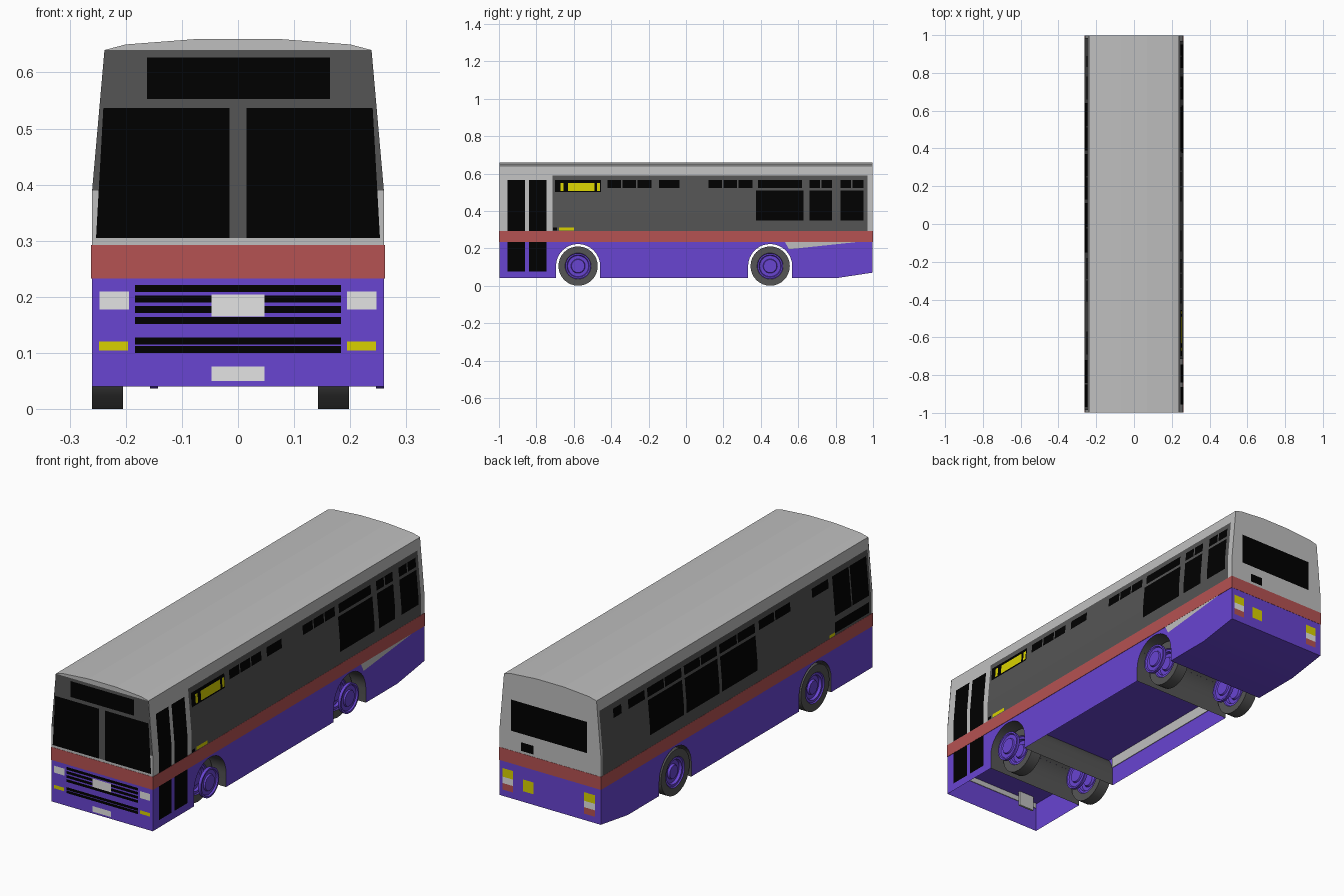
import bpy, bmesh, math

cube = bpy.data.objects.get("Cube")
if cube:
    bpy.data.objects.remove(cube, do_unlink=True)


def material(name, r, g, b):
    m = bpy.data.materials.new(name)
    m.use_nodes = True
    m.diffuse_color = (r, g, b, 1)
    m.node_tree.nodes["Principled BSDF"].inputs["Base Color"].default_value = (r, g, b, 1)
    return m


LIGHT = material("light grey", .52, .52, .52)
DARK = material("dark grey", .09, .09, .09)
BLACK = material("black glass", 0, 0, 0)
PURPLE = material("purple", .138, .058, .64)
RED = material("dull red", .46, .085, .085)
YELLOW = material("yellow", .69, .64, 0)
WHITE = material("pale grey", .77, .77, .77)

H = .9975          # half length of the shell
BASE, BELT, KINK, EAVE = .04, .233, .39, .64
FLOOR = .18
AXLES = (-.577, .45)
ARCH, HUB_Z = .118, .105


def make(name, verts, faces, mats, idx=None):
    me = bpy.data.meshes.new(name)
    me.from_pydata([tuple(v) for v in verts], [], faces)
    for m in mats:
        me.materials.append(m)
    if idx:
        me.polygons.foreach_set("material_index", idx)
    ob = bpy.data.objects.new(name, me)
    bpy.context.collection.objects.link(ob)
    return ob


def tidy(ob, angle=None):
    bm = bmesh.new()
    bm.from_mesh(ob.data)
    bmesh.ops.recalc_face_normals(bm, faces=bm.faces)
    bm.to_mesh(ob.data)
    bm.free()
    if angle:
        bpy.ops.object.select_all(action="DESELECT")
        ob.select_set(True)
        bpy.context.view_layer.objects.active = ob
        bpy.ops.object.shade_smooth_by_angle(angle=math.radians(angle))


def extrude(name, pts, place, a, b, mat):
    """Closed prism of a 2D profile between a and b."""
    n = len(pts)
    verts = [place(p, a) for p in pts] + [place(p, b) for p in pts]
    faces = [(i, (i + 1) % n, n + (i + 1) % n, n + i) for i in range(n)]
    faces += [tuple(range(n)), tuple(range(n, 2 * n))]
    tidy(make(name, verts, faces, [mat]))


def box(name, x0, x1, y0, y1, z0, z1, mat):
    extrude(name, [(x0, y0), (x1, y0), (x1, y1), (x0, y1)], lambda p, z: (p[0], p[1], z), z0, z1, mat)


# Upper shell with tapered sides and a crowned roof
half = [(.26, BELT), (.26, KINK), (.238, EAVE), (.2, .65), (.07, .66)]
extrude("upper_shell", half + [(-x, z) for x, z in reversed(half)],
        lambda p, y: (p[0], y, p[1]), -H, H, LIGHT)
box("waist_band", -.262, .262, -H - .001, H + .001, BELT, .293, RED)

# Lower hull: side skins with wheel arches, tunnels and closed tail
outline = [(-H, BELT), (-H, BASE)]
wells = []
for y in AXLES:
    start = len(outline)
    outline.append((y - ARCH, BASE))
    for i in range(17):
        a = math.pi * (1 - i / 16)
        outline.append((y + ARCH * math.cos(a), HUB_Z + ARCH * math.sin(a)))
    outline.append((y + ARCH, BASE))
    wells += range(start, len(outline) - 1)
tail = len(outline) - 1
outline += [(.8, BASE), (H, .07), (H, BELT)]
n = len(outline)
verts = [(s * .26, y, z) for s in (1, -1) for y, z in outline]
faces = [tuple(range(n)), tuple(range(2 * n - 1, n - 1, -1))]
idx = [0, 0]
for i in [0] + wells + list(range(tail, n - 1)):
    faces.append((i, n + i, n + i + 1, i + 1))
    idx.append(1 if i in wells else 0)
hull = make("lower_hull", verts, faces, [PURPLE, DARK], idx)
tidy(hull, 30)

# Raised floor pieces seen from below, meeting the curved tunnels
reach = ARCH - .028
for label, a, b in (("front", -H, AXLES[0] - reach), ("middle", AXLES[0] + reach, AXLES[1] - reach)):
    make(label + "_floor", [(-.26, a, FLOOR), (-.26, b, FLOOR), (.26, b, FLOOR), (.26, a, FLOOR)],
         [(0, 1, 2, 3)], [PURPLE])
box("sill_lining", -.259, -.256, AXLES[0] + ARCH, AXLES[1] - ARCH, .13, FLOOR, LIGHT)
box("front_lining", -.255, .255, -H + .002, -H + .005, .155, FLOOR, LIGHT)
box("front_bracket", -.21, -.13, -.965, -.955, .11, FLOOR, LIGHT)


# Flat plates laid on the four faces of the body
def width(z):
    return .26 if z < KINK else .26 - .022 * (z - KINK) / (EAVE - KINK)


PLACE = {
    "front": lambda u, v, d: (u, -H - d, v),
    "rear": lambda u, v, d: (u, H + d, v),
    "left": lambda u, v, d: (width(v) + d, u, v),
    "right": lambda u, v, d: (-width(v) - d, u, v),
}


def rect(a, b, c, d):
    """Rectangle a..b by c..d, split where the side bends."""
    cuts = [c, KINK, d] if c < KINK < d else [c, d]
    return [[(a, p), (b, p), (b, q), (a, q)] for p, q in zip(cuts, cuts[1:])]


def row(spans, c, d):
    return [p for a, b in spans for p in rect(a, b, c, d)]


def panes(a, b, count, gap=.008):
    """Spans of equal panes between a and b with thin dividers."""
    w = (b - a + gap) / count
    return [(a + i * w, a + (i + 1) * w - gap) for i in range(count)]


def plates(name, side, mat, polys, layer=1):
    verts, faces = [], []
    for poly in polys:
        k = len(verts)
        verts += [PLACE[side](u, v, .0013 * layer) for u, v in poly]
        f = range(k, len(verts))
        faces.append(tuple(f) if side in ("front", "left") else tuple(reversed(f)))
    make(name, verts, faces, [mat])


# Front face
plates("front_surround", "front", DARK,
       [[(-.26, KINK), (.26, KINK), (.238, EAVE), (-.238, EAVE)]] + rect(-.02, .02, .305, KINK))
plates("windscreens", "front", BLACK,
       [[(-.253, .305), (-.015, .305), (-.015, .537), (-.24, .537)],
        [(.015, .305), (.253, .305), (.24, .537), (.015, .537)]], 2)
plates("destination_sign", "front", BLACK, rect(-.162, .164, .553, .627), 2)
plates("grille_bars", "front", BLACK,
       [p for z in (.209, .19, .171, .152, .115, .1) for p in rect(-.184, .184, z, z + .0125)])
plates("front_number_plates", "front", WHITE, rect(-.047, .047, .165, .204) + rect(-.047, .047, .05, .076), 2)
plates("headlights", "front", WHITE, row([(-.247, -.194), (.194, .247)], .178, .21))
plates("front_indicators", "front", YELLOW, row([(-.248, -.196), (.194, .246)], .105, .121))

# Rear face
LAMPS = [(-.23, -.175), (.19, .245)]
plates("rear_window", "rear", BLACK, rect(-.19, .2, .385, .53))
plates("rear_vent", "rear", BLACK, rect(.085, .15, .305, .345))
plates("rear_indicators", "rear", YELLOW, row(LAMPS, .16, .2) + rect(.085, .14, .12, .175))
plates("reversing_lamps", "rear", WHITE, row(LAMPS, .13, .16))
plates("brake_lamps", "rear", RED, row(LAMPS, .1, .13))

# Door side
plates("left_panel", "left", DARK, rect(-.715, .97, .293, .59))
DOORS = [(-.955, -.862), (-.84, -.745)]
plates("doors", "left", BLACK, row(DOORS, .075, BELT) + row(DOORS, .293, .565))
plates("left_windows", "left", BLACK, row([(.375, .627), (.66, .78), (.825, .95)], .35, .51), 2)
plates("left_transoms", "left", BLACK,
       row(panes(-.42, -.185, 3) + [(-.145, -.035)] + panes(.12, .355, 3) + [(.385, .62)]
           + panes(.66, .78, 2) + panes(.825, .95, 2), .523, .565), 2)
plates("side_sign", "left", BLACK, rect(-.7, -.455, .5, .565), 2)
plates("side_sign_lights", "left", YELLOW, row([(-.672, -.655), (-.632, -.49), (-.476, -.46)], .507, .55), 3)
plates("left_marker", "left", YELLOW, rect(-.68, -.6, .296, .312), 2)
plates("left_marker_base", "left", BLACK, rect(-.712, -.69, .296, .31), 2)
plates("hull_wedge", "left", LIGHT, [[(.55, .195), (.91, BELT), (.53, BELT)]])

# Driver side
plates("right_panel", "right", DARK, rect(-.985, .985, .293, .59))
plates("right_windows", "right", BLACK, row([(.39, .64), (.13, .37), (-.15, .11)], .35, .51), 2)
plates("right_transoms", "right", BLACK,
       row([(.83, .89), (.66, .78), (-.69, -.57)] + panes(.39, .64, 2) + panes(.13, .37, 2)
           + panes(-.15, .11, 2) + panes(-.41, -.18, 2), .523, .565), 2)
plates("driver_window", "right", BLACK,
       row(panes(-.97, -.72, 2), .385, .565) + rect(-.97, -.72, .305, .355), 2)
plates("right_marker", "right", YELLOW, rect(-.72, -.68, .296, .31), 2)


def lathe(name, profile, cx, cy, mats, rule, sides=32):
    """Spin (radius, offset) points around an axle along x."""
    verts, faces, idx = [], [], []
    m = len(profile)
    for i in range(sides):
        a = 2 * math.pi * i / sides
        verts += [(cx + x, cy + r * math.cos(a), HUB_Z + r * math.sin(a)) for r, x in profile]
        j = (i + 1) % sides
        for k in range(m - 1):
            faces.append((i * m + k, i * m + k + 1, j * m + k + 1, j * m + k))
            idx.append(rule(k))
    faces += [tuple(i * m for i in range(sides)), tuple(i * m + m - 1 for i in range(sides))]
    idx += [rule(0), rule(m - 2)]
    tidy(make(name, verts, faces, mats, idx), 30)


# Wheels with dished hubs and separate outer hub discs
side = [(.016, .02), (.03, .02), (.034, .01), (.052, .01), (.056, .022), (.066, .022), (.07, .027), (.105, .0275)]
tyre = side + [(r, -x) for r, x in reversed(side)]
disc = [(.02, .007), (.035, .007), (.038, 0), (.056, 0), (.06, .007), (.068, .007), (.068, -.007), (.02, -.007)]
for y, end in zip(AXLES, ("front", "rear")):
    for x, hand in ((.17, "left"), (-.2325, "right")):
        lathe(f"{end}_{hand}_wheel", tyre, x, y, [PURPLE, DARK], lambda k: 1 if 5 < k < 9 else 0)
        lathe(f"{end}_{hand}_hub_disc", disc, x + .083, y, [PURPLE], lambda k: 0)
